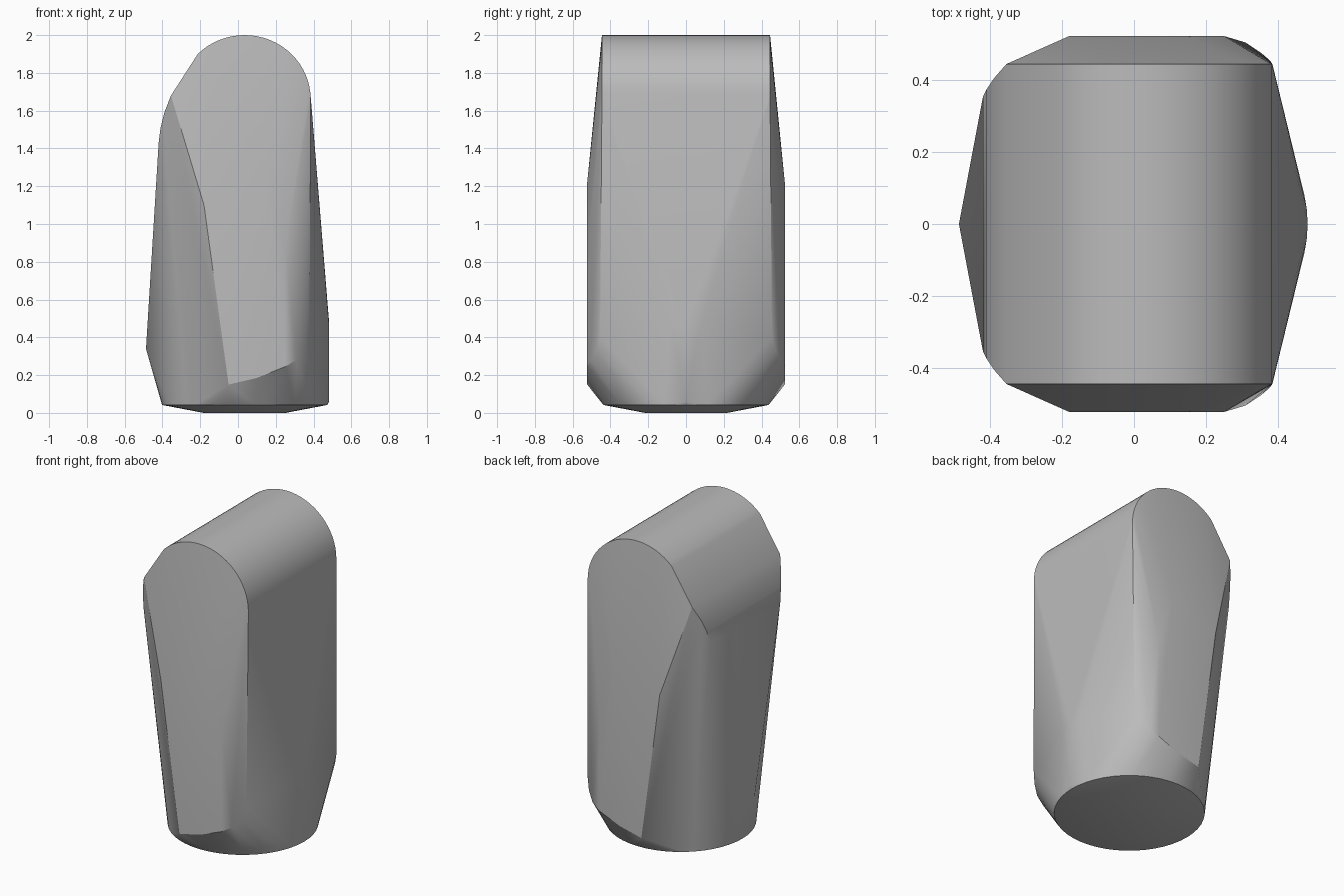
import bpy, bmesh, math

cube = bpy.data.objects.get("Cube")
if cube:
    bpy.data.objects.remove(cube, do_unlink=True)

stone = bpy.data.materials.new("plain_grey")
stone.use_nodes = True
colour = (0.5, 0.5, 0.5, 1)
stone.diffuse_color = colour
stone.node_tree.nodes["Principled BSDF"].inputs["Base Color"].default_value = colour

points = []


def mirrored(x, y, z):
    """Add a point on both the front and the back."""
    points.extend([(x, -y, z), (x, y, z)])


def ring(radius, z, count=48):
    """Add a slightly off-centre circle of the underside."""
    for i in range(count):
        a = 2 * math.pi * i / count
        points.append((0.035 + radius * math.cos(a), radius * math.sin(a), z))


# Rounded crest running front to back
for i in range(25):
    a = math.radians(135 * i / 24)
    mirrored(0.035 + 0.35 * math.cos(a), 0.445, 1.66 + 0.34 * math.sin(a))
mirrored(-0.355, 0.445, 1.68)
# Crest end narrowing on the sloped flank
mirrored(-0.39, 0.405, 1.59)
mirrored(-0.41, 0.375, 1.51)
mirrored(-0.42, 0.355, 1.43)

# Flat front and back panels
for x, z in [(-0.18, 1.1), (0.15, 1.22), (0.25, 0.88), (-0.05, 0.15),
             (0.1, 0.185), (0.25, 0.245)]:
    mirrored(x, 0.523, z)
# Rounded corner beside each panel
for x, y, z in [(0.31, 0.505, 0.28), (0.355, 0.475, 0.33), (0.378, 0.455, 0.4)]:
    mirrored(x, y, z)

# Bulging flanks
points.append((-0.487, 0, 0.34))
points.append((0.483, 0, 0.06))
for y, x in [(0, 0.483), (0.04, 0.481), (0.08, 0.474)]:
    mirrored(x, y, 0.47)

# Shallow domed underside
ring(0.437, 0.042)
ring(0.217, 0)

# Wrap the outline into one solid
bm = bmesh.new()
for p in points:
    bm.verts.new(p)
bmesh.ops.remove_doubles(bm, verts=bm.verts, dist=0.001)
result = bmesh.ops.convex_hull(bm, input=bm.verts)
bmesh.ops.delete(bm, geom=[v for v in bm.verts if not v.link_faces], context="VERTS")
bmesh.ops.dissolve_limit(bm, angle_limit=math.radians(0.5), verts=bm.verts, edges=bm.edges)
bmesh.ops.recalc_face_normals(bm, faces=bm.faces)
mesh = bpy.data.meshes.new("faceted_block")
bm.to_mesh(mesh)
bm.free()
mesh.materials.append(stone)
block = bpy.data.objects.new("faceted_block", mesh)
bpy.context.collection.objects.link(block)

bpy.ops.object.select_all(action="DESELECT")
block.select_set(True)
bpy.context.view_layer.objects.active = block
bpy.ops.object.shade_smooth_by_angle(angle=math.radians(30))
